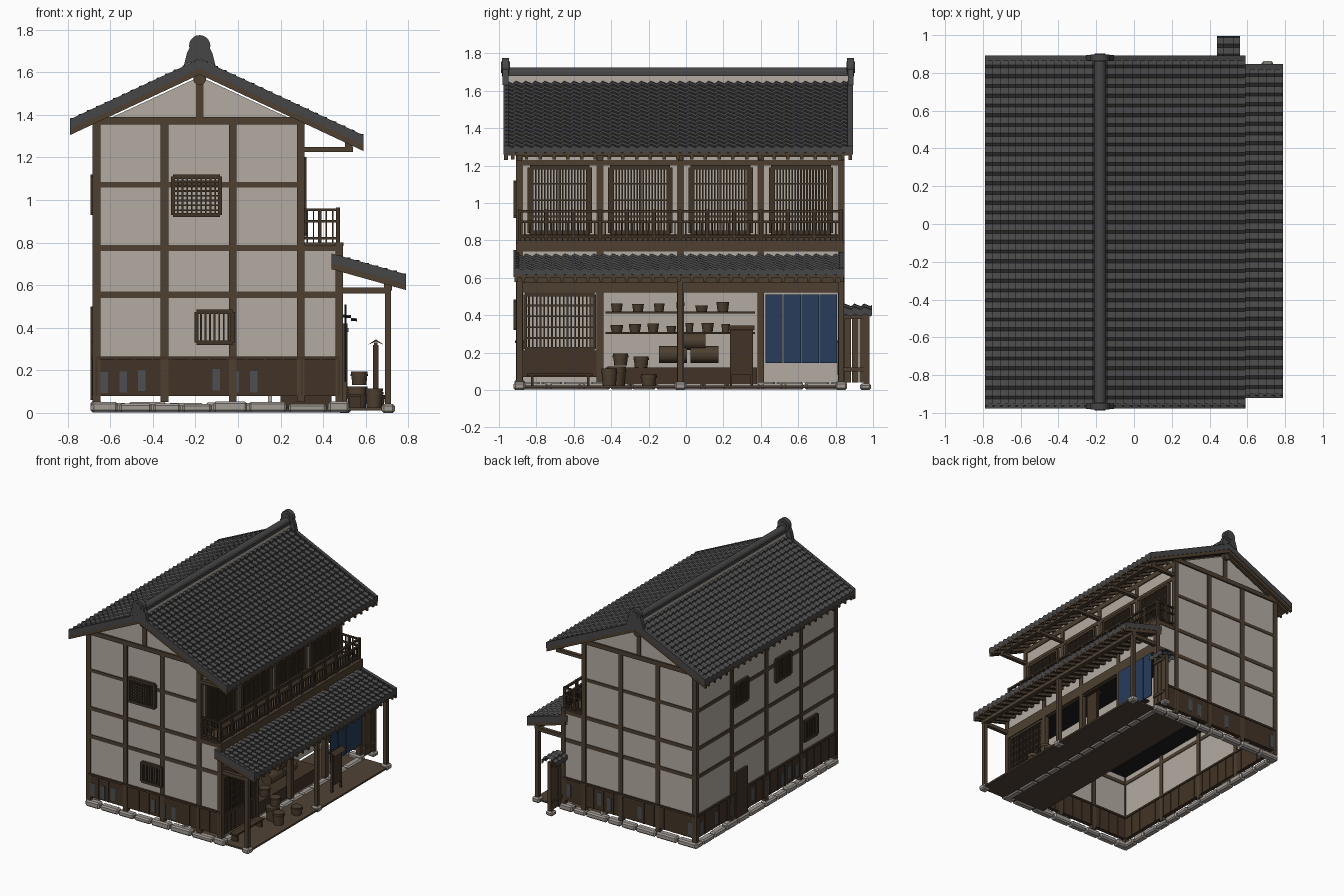
import bpy, bmesh, math, random
from mathutils import Matrix, Vector

random.seed(4)
if "Cube" in bpy.data.objects:
    bpy.data.objects.remove(bpy.data.objects["Cube"])


def material(name, *rgb):
    m = bpy.data.materials.new(name)
    m.use_nodes = True
    m.diffuse_color = (*rgb, 1)
    m.node_tree.nodes["Principled BSDF"].inputs["Base Color"].default_value = (*rgb, 1)
    return m


PLASTER = material("plaster", .45, .41, .36)
TIMBER = material("timber", .075, .05, .03)
BOARD = material("dark boards", .055, .034, .02)
LATTICE = material("lattice wood", .05, .033, .02)
TILE = material("roof tile", .062, .062, .064)
STONE = material("stone", .36, .33, .3)
CLOTH = material("blue cloth", .02, .045, .1)
WORN = material("worn grey board", .075, .078, .085)
FLOOR = material("earth floor", .08, .055, .035)
BLACK = material("soot black", .013, .013, .013)


def finish(bm, name, mat, smooth=False):
    bmesh.ops.recalc_face_normals(bm, faces=bm.faces)
    mesh = bpy.data.meshes.new(name)
    bm.to_mesh(mesh)
    bm.free()
    ob = bpy.data.objects.new(name, mesh)
    mesh.materials.append(mat)
    bpy.context.collection.objects.link(ob)
    if smooth:
        bpy.ops.object.select_all(action='DESELECT')
        ob.select_set(True)
        bpy.context.view_layer.objects.active = ob
        bpy.ops.object.shade_smooth_by_angle(angle=math.radians(40))
    return ob


def box(bm, x0, x1, y0, y1, z0, z1):
    m = Matrix.Translation(((x0 + x1) / 2, (y0 + y1) / 2, (z0 + z1) / 2))
    bmesh.ops.create_cube(bm, size=1, matrix=m @ Matrix.Diagonal((x1 - x0, y1 - y0, z1 - z0, 1)))


def wall_box(bm, axis, pos, d, a0, a1, z0, z1):
    # box centred on a wall plane; axis is the direction the wall runs
    if axis == 'x':
        box(bm, a0, a1, pos - d, pos + d, z0, z1)
    else:
        box(bm, pos - d, pos + d, a0, a1, z0, z1)


def prism(bm, pts, y0, y1):
    a, b = ([bm.verts.new((x, y, z)) for x, z in pts] for y in (y0, y1))
    bm.faces.new(a)
    bm.faces.new(b[::-1])
    for i in range(len(pts)):
        j = i - 1
        bm.faces.new((a[j], a[i], b[i], b[j]))


def bar(bm, p, q, drop, t, y0, y1):
    # sloping slab whose top lies drop below the line p-q
    (x0, z0), (x1, z1) = p, q
    prism(bm, [(x0, z0 - drop), (x1, z1 - drop), (x1, z1 - drop - t), (x0, z0 - drop - t)], y0, y1)


def cyl(bm, r0, r1, h, at, axis='z', n=14):
    rot = {'z': Matrix(), 'y': Matrix.Rotation(math.pi / 2, 4, 'X'), 'x': Matrix.Rotation(math.pi / 2, 4, 'Y')}[axis]
    bmesh.ops.create_cone(bm, cap_ends=True, segments=n, radius1=r0, radius2=r1, depth=h,
                          matrix=Matrix.Translation(at) @ rot)


def lattice(bm, axis, pos, a0, a1, z0, z1, nv, nh, t=.004, frame=.01):
    for a in (a0, a1):
        wall_box(bm, axis, pos, .012, a - frame, a + frame, z0, z1)
    for z in (z0, z1):
        wall_box(bm, axis, pos, .012, a0, a1, z - frame, z + frame)
    for i in range(1, nv):
        a = a0 + (a1 - a0) * i / nv
        wall_box(bm, axis, pos, .007, a - t, a + t, z0, z1)
    for i in range(1, nh):
        z = z0 + (z1 - z0) * i / nh
        wall_box(bm, axis, pos, .005, a0, a1, z - t, z + t)


def tiles(name, p, q, y0, y1, rows, pitch=.052):
    # overlapping courses of wavy tiles running down from p to q
    bm = bmesh.new()
    p, q = Vector(p), Vector(q)
    n = round((y1 - y0) / pitch) * 6
    stations = [(r / rows, 0) for r in range(rows + 1)]
    lines = []
    for r in range(rows):
        lines += [(stations[r][0], 0), (stations[r + 1][0], .012)]
    lines.append((1, -.025))
    prev = None
    for t, lift in lines:
        c = p.lerp(q, t)
        row = []
        for i in range(n + 1):
            a = math.tau * i / 6
            row.append(bm.verts.new((c.x, y0 + (y1 - y0) * i / n,
                                     c.y + lift + .006 * math.sin(a) + .002 * math.sin(2 * a))))
        if prev:
            for i in range(n):
                bm.faces.new((prev[i], prev[i + 1], row[i + 1], row[i]))
        prev = row
    finish(bm, name, TILE, True)


# Main dimensions
MID, HALF = -.03, .86
Y0, Y1 = MID - HALF, MID + HALF
BAYS = [Y0 + i * HALF / 2 for i in range(5)]
LEFT, UPPER, LOWER = -.665, .295, .475
APEX, EAVE_L, EAVE_R = (-.18, 1.65), (-.79, 1.365), (.59, 1.29)
CAN_TOP, CAN_LOW = (.44, .735), (.79, .637)
GABLES = [(Y0, -1), (Y1, 1)]

# Plaster walls
bm = bmesh.new()
for y, s in GABLES:
    prism(bm, [(LEFT, .085), (LOWER, .085), (LOWER, .76), (UPPER, .76), (UPPER, 1.36),
               (APEX[0], 1.58), (LEFT, 1.355)], y - .01, y + .01)
wall_box(bm, 'y', LEFT, .01, Y0, Y1, .085, 1.36)
wall_box(bm, 'y', UPPER, .01, Y0, Y1, .76, 1.38)
wall_box(bm, 'y', LOWER, .01, Y0, Y1, .55, .76)
wall_box(bm, 'y', LOWER - .015, .005, BAYS[0], BAYS[1], .2, .55)
wall_box(bm, 'y', .15, .01, Y0, Y1, .04, .6)
finish(bm, "plaster_walls", PLASTER)

# Timber frame
bm = bmesh.new()
W = .018
for y, s in GABLES:
    for i in range(4):
        x = LEFT + (UPPER - LEFT) * i / 3
        box(bm, x - W, x + W, y - W, y + W, .05, 1.38)
    box(bm, LOWER - W, LOWER + W, y - W, y + W, .05, .78)
    for z in (.555, .775):
        box(bm, LEFT, LOWER + .015, y - .015, y + .015, z - .015, z + .015)
    box(bm, LEFT, UPPER, y - .015, y + .015, 1.06, 1.085)
    box(bm, LEFT - .02, UPPER + .02, y - .022, y + .022, 1.355, 1.39)
    box(bm, APEX[0] - W, APEX[0] + W, y - .016, y + .016, 1.39, 1.58)
    cyl(bm, .03, .03, .05, (APEX[0], y + s * .01, 1.57), 'y')
    box(bm, LOWER, .72, y - .014, y + .014, .56, .59)
for y in BAYS:
    box(bm, LEFT - W, LEFT + W, y - W, y + W, .05, 1.36)
    box(bm, UPPER - W, UPPER + W, y - W, y + W, .76, 1.36)
    box(bm, LOWER - W, LOWER + W, y - W, y + W, .04, .78)
    box(bm, UPPER, .54, y - .014, y + .014, 1.225, 1.25)
for z in (.555, .775, 1.072, 1.34):
    wall_box(bm, 'y', LEFT, .015, Y0, Y1, z - .015, z + .015)
for x, z, h in ((UPPER, 1.215, .015), (UPPER, 1.34, .02), (UPPER, .815, .02), (LOWER, .56, .04),
                (LOWER, .77, .03), (.52, 1.26, .014), (.705, .59, .016)):
    wall_box(bm, 'y', x, W, Y0 - .015, Y1 + .015, z - h, z + h)
for y in BAYS[::2]:
    box(bm, .69, .72, y - .015, y + .015, .04, .6)
box(bm, UPPER, LOWER + .02, Y0, Y1, .785, .8)
finish(bm, "timber_frame", TIMBER)

# Roof boarding, rafters and gable edges
wood, edge = bmesh.new(), bmesh.new()
for p, q, a, b in ((APEX, EAVE_L, -.965, .88), (APEX, EAVE_R, -.965, .88), (CAN_TOP, CAN_LOW, -.91, .835)):
    bar(wood, p, q, .022, .015, a, b)
    for i in range(25):
        y = a + .03 + (b - a - .08) * i / 24
        bar(wood, p, q, .037, .02, y, y + .018)
    for y in (a - .008, b - .012):
        bar(wood, p, q, .03, .03, y, y + .02)
        bar(edge, p, q, -.014, .046, y - .004, y + .024)
finish(wood, "roof_boarding", TIMBER)
finish(edge, "roof_edge_tiles", TILE)
tiles("main_roof_left", APEX, EAVE_L, -.97, .885, 15)
tiles("main_roof_right", APEX, EAVE_R, -.97, .885, 18)
tiles("canopy_roof", CAN_TOP, CAN_LOW, -.915, .84, 8)

# Ridge with end ornaments
bm, pale = bmesh.new(), bmesh.new()
box(bm, -.215, -.145, -.965, .88, 1.68, 1.7)
cyl(bm, .03, .03, 1.85, (-.18, -.0425, 1.695), 'y')
box(pale, -.205, -.155, -.955, .87, 1.63, 1.68)
for y in (-.965, .88):
    prism(bm, [(-.255, 1.63), (-.18, 1.665), (-.105, 1.63), (-.12, 1.69), (-.14, 1.73), (-.22, 1.73), (-.24, 1.69)],
          y - .015, y + .015)
    cyl(bm, .05, .05, .036, (-.18, y, 1.725), 'y', 20)
    cyl(bm, .03, .03, .046, (-.18, y, 1.725), 'y', 20)
finish(bm, "ridge_cap", TILE)
finish(pale, "ridge_plaster_band", PLASTER)

# Wainscot with battens and weathered patches
bm, worn = bmesh.new(), bmesh.new()
for axis, pos, s, a0, a1 in (('x', Y0, -1, LEFT, LOWER), ('x', Y1, 1, LEFT, LOWER), ('y', LEFT, -1, Y0, Y1)):
    wall_box(bm, axis, pos, .016, a0, a1, .08, .255)
    wall_box(bm, axis, pos, .024, a0, a1, .25, .265)
    n = round((a1 - a0) / .09)
    for i in range(n + 1):
        a = a0 + (a1 - a0) * i / n
        wall_box(bm, axis, pos, .02, a - .004, a + .004, .08, .25)
        if i < n and random.random() < .45:
            z = random.uniform(.09, .12)
            wall_box(worn, axis, pos + s * .016, .002, a + .02, a + .055, z, z + .1)
finish(bm, "wainscot_boards", BOARD)
finish(worn, "weathered_boards", WORN)

# Lattice windows and the rear door
bm, paper = bmesh.new(), bmesh.new()
lattice(bm, 'x', Y0 - .02, -.305, -.085, .93, 1.11, 10, 8)
lattice(bm, 'x', Y0 - .02, -.195, -.025, .33, .475, 8, 1)
for y in (.3, -.23):
    lattice(bm, 'y', LEFT - .015, y - .09, y + .09, .94, 1.11, 9, 7)
lattice(bm, 'y', LEFT - .015, -.65, -.49, .34, .49, 8, 1)
lattice(bm, 'y', LOWER, BAYS[0] + .03, BAYS[1] - .03, .22, .51, 18, 5, .0045)
for a, b in zip(BAYS, BAYS[1:]):
    lattice(bm, 'y', UPPER + .015, a + .055, b - .055, .84, 1.19, 20, 4, .0042, .012)
    wall_box(bm, 'y', UPPER + .012, .008, (a + b) / 2 - .006, (a + b) / 2 + .006, .84, 1.19)
finish(bm, "lattice_windows", LATTICE)
bm = bmesh.new()
wall_box(bm, 'y', LEFT - .012, .015, .22, .37, .06, .42)
wall_box(bm, 'y', LOWER, .012, BAYS[0], BAYS[1], .07, .21)
for i in range(9):
    y = BAYS[0] + .05 * i + .01
    wall_box(bm, 'y', LOWER, .016, y, y + .008, .07, .21)
finish(bm, "rear_door_and_shop_panel", BOARD)

# Balcony railing
bm = bmesh.new()
for z in (.82, .9, .955):
    wall_box(bm, 'y', .47, .009, Y0, Y1, z - .007, z + .007)
    for y in (Y0, Y1):
        wall_box(bm, 'x', y, .007, UPPER, .475, z - .006, z + .006)
for i in range(61):
    y = Y0 + (Y1 - Y0) * i / 60
    t = .009 if i % 5 == 0 else .0035
    box(bm, .47 - t, .47 + t, y - t, y + t, .8, .965 if i % 5 == 0 else .9)
for y in (Y0, Y1):
    for i in range(1, 6):
        x = UPPER + .03 * i
        t = .008 if i == 3 else .003
        box(bm, x - t, x + t, y - t, y + t, .8, .955)
finish(bm, "balcony_railing", LATTICE)

# Floors
bm = bmesh.new()
box(bm, .16, .73, Y0 - .01, Y1 + .01, .012, .025)
finish(bm, "porch_floor", FLOOR)
bm = bmesh.new()
box(bm, LEFT + .01, LOWER - .01, Y0 + .01, Y1 - .01, .61, .63)
finish(bm, "upper_floor", BLACK)

# Foundation stones
bm = bmesh.new()
for axis, pos, a0, a1 in (('x', Y0, LEFT, .5), ('x', Y1, LEFT, .5), ('y', LEFT, Y0, Y1), ('y', LOWER + .01, Y0, Y1)):
    a = a0 - .025
    while a < a1:
        w = min(random.uniform(.11, .19), a1 + .025 - a)
        h = random.uniform(.042, .055) if pos != LOWER + .01 else .035
        wall_box(bm, axis, pos, .028, a + .004, a + w - .004, .003, h)
        a += w
for y in BAYS[::2]:
    box(bm, .675, .737, y - .032, y + .032, 0, .042)
box(bm, .47, .53, .93, .99, 0, .035)
stones = finish(bm, "foundation_stones", STONE)
mod = stones.modifiers.new("soft corners", 'BEVEL')
mod.width, mod.segments = .01, 1

# Side fence with tiled cap
bm = bmesh.new()
for y in (.865, .905, .945):
    box(bm, .49, .51, y - .018, y + .018, .04, .42)
box(bm, .485, .515, .95, .98, .03, .42)
for z in (.1, .38):
    box(bm, .48, .52, .84, .97, z, z + .02)
finish(bm, "side_fence", TIMBER)
for x in (.44, .56):
    tiles("fence_cap", (.5, .455), (x, .425), .84, .995, 2)

# Shop curtain in strips
bm = bmesh.new()
for i in range(4):
    y = BAYS[3] + .024 + i * .097
    wall_box(bm, 'y', .505, .003 + .001 * (i % 2), y, y + .093, .145, .51)
finish(bm, "door_curtain", CLOTH)

# Shelves, counter, bench and standing sign
bm = bmesh.new()
for z in (.3, .41):
    box(bm, .16, .26, BAYS[1] + .03, BAYS[3] - .03, z, z + .01)
box(bm, .2, .44, BAYS[1] + .03, BAYS[3] - .02, .025, .12)
box(bm, .52, .58, -.85, -.5, .075, .087)
for y in (-.83, -.53):
    box(bm, .525, .575, y, y + .015, .025, .075)
box(bm, .635, .66, .24, .35, .08, .32)
for y in (.235, .345):
    box(bm, .64, .655, y, y + .012, .025, .33)
prism(bm, [(.61, .32), (.648, .345), (.685, .32), (.648, .335)], .225, .365)
finish(bm, "shop_furniture", BOARD)

# Pots, tubs and barrels
bm = bmesh.new()
for z, n in ((.31, 7), (.42, 6)):
    for i in range(n):
        r, h = random.uniform(.018, .035), random.uniform(.03, .05)
        cyl(bm, r * .8, r, h, (.21, BAYS[1] + .09 + i * .68 / n, z + h / 2))
for x, y, z, r, h in ((.56, -.37, .025, .05, .1), (.57, -.35, .13, .04, .065), (.65, -.2, .025, .042, .06),
                      (.64, -.41, .025, .042, .09), (.4, -.24, .12, .04, .06)):
    cyl(bm, r * .85, r, h, (x, y, z + h / 2))
    cyl(bm, r * 1.05, r * 1.05, .01, (x, y, z + h * .75))
for y, z in ((-.07, .19), (.1, .19), (.03, .26)):
    cyl(bm, .045, .045, .15, (.35, y, z), 'y')
finish(bm, "pots_and_barrels", TIMBER, True)
